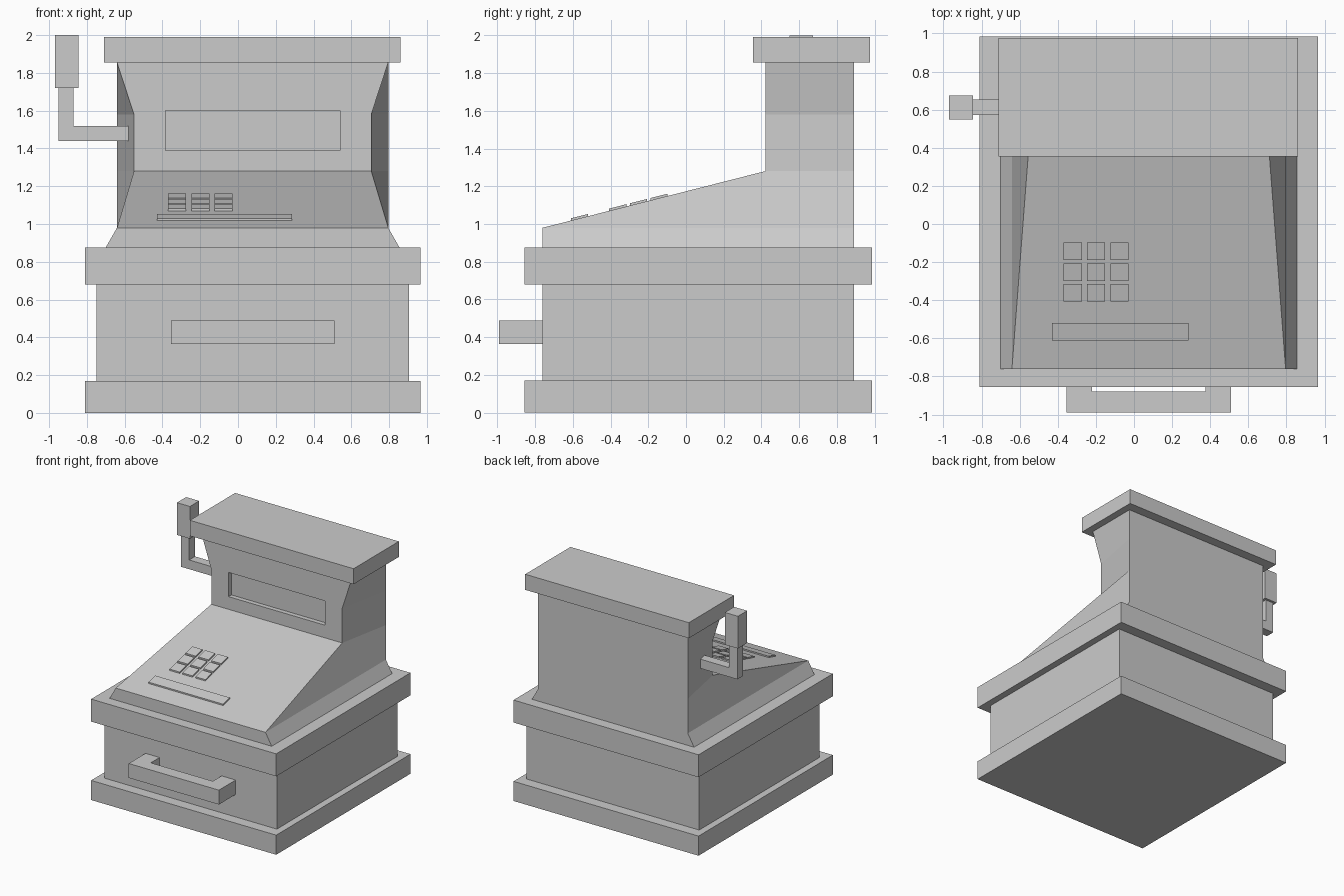
import bpy, bmesh, math

if "Cube" in bpy.data.objects:
    bpy.data.objects.remove(bpy.data.objects["Cube"])

CX = 0.0775  # centre line of the cabinet


def make(name, verts, faces):
    bm = bmesh.new()
    vs = [bm.verts.new(v) for v in verts]
    for f in faces:
        bm.faces.new([vs[i] for i in f])
    bmesh.ops.recalc_face_normals(bm, faces=bm.faces)
    me = bpy.data.meshes.new(name)
    bm.to_mesh(me)
    bm.free()
    ob = bpy.data.objects.new(name, me)
    bpy.context.collection.objects.link(ob)
    return ob


def loft(name, rings):
    """Closed skin through rings that all have the same point count."""
    n = len(rings[0])
    faces = [[r * n + i, r * n + (i + 1) % n, (r + 1) * n + (i + 1) % n, (r + 1) * n + i]
             for r in range(len(rings) - 1) for i in range(n)]
    last = (len(rings) - 1) * n
    faces += [list(range(n)), list(range(last, last + n))]
    return make(name, [p for ring in rings for p in ring], faces)


def box(name, x, y, z):
    return loft(name, [[(x[0], y[0], h), (x[1], y[0], h), (x[1], y[1], h), (x[0], y[1], h)]
                       for h in z])


def prism(name, profile, place, span):
    return loft(name, [[place(a, b, s) for a, b in profile] for s in span])


# Drawer cabinet: plinth, drawer block, counter slab
box("plinth", (-0.81, 0.965), (-0.855, 0.985), (0, 0.17))
box("drawer_block", (-0.75, 0.905), (-0.76, 0.89), (0.17, 0.68))
box("counter_slab", (-0.81, 0.965), (-0.855, 0.985), (0.68, 0.875))

# Drawer handle: U shape seen from above
prism("drawer_handle",
      [(-0.355, -0.76), (-0.355, -0.99), (0.51, -0.99), (0.51, -0.76),
       (0.375, -0.76), (0.375, -0.88), (-0.22, -0.88), (-0.22, -0.76)],
      lambda x, y, z: (x, y, z), (0.365, 0.49))

# Upper body: front half-width, front y, height, back half-width
rows = [(0.778, -0.76, 0.875, 0.778), (0.718, -0.76, 0.98, 0.718),
        (0.628, 0.42, 1.28, 0.718), (0.628, 0.42, 1.58, 0.718),
        (0.718, 0.42, 1.855, 0.718)]
body = loft("upper_body", [[(CX - f, y, z), (CX + f, y, z), (CX + b, 0.89, z), (CX - b, 0.89, z)]
                           for f, y, z, b in rows])

# Recessed display window
cutter = box("window_cutter", (-0.385, 0.54), (0.3, 0.46), (1.39, 1.60))
cutter.hide_render = True
cutter.hide_viewport = True
cut = body.modifiers.new("display_window", 'BOOLEAN')
cut.operation = 'DIFFERENCE'
cut.solver = 'EXACT'
cut.object = cutter

# Top cap
box("top_cap", (-0.71, 0.86), (0.355, 0.975), (1.855, 1.99))


# Keys and bar lying on the sloping panel
def key(name, x, y):
    slope = lambda v: 0.98 + (v + 0.76) * 0.30 / 1.18
    loft(name, [[(x[i], y[j], slope(y[j]) + h) for i, j in ((0, 0), (1, 0), (1, 1), (0, 1))]
                for h in (-0.02, 0.012)])


for r in range(3):
    for c in range(3):
        x, y = -0.37 + c * 0.123, -0.407 + r * 0.109
        key(f"key_{r}_{c}", (x, x + 0.096), (y, y + 0.091))
key("long_key", (-0.43, 0.285), (-0.61, -0.52))

# Side crank: L-shaped arm and grip
prism("crank_arm",
      [(-0.58, 1.44), (-0.58, 1.52), (-0.87, 1.52), (-0.87, 1.72), (-0.95, 1.72), (-0.95, 1.44)],
      lambda x, z, y: (x, y, z), (0.573, 0.653))
box("crank_grip", (-0.97, -0.845), (0.548, 0.674), (1.72, 2.0))
